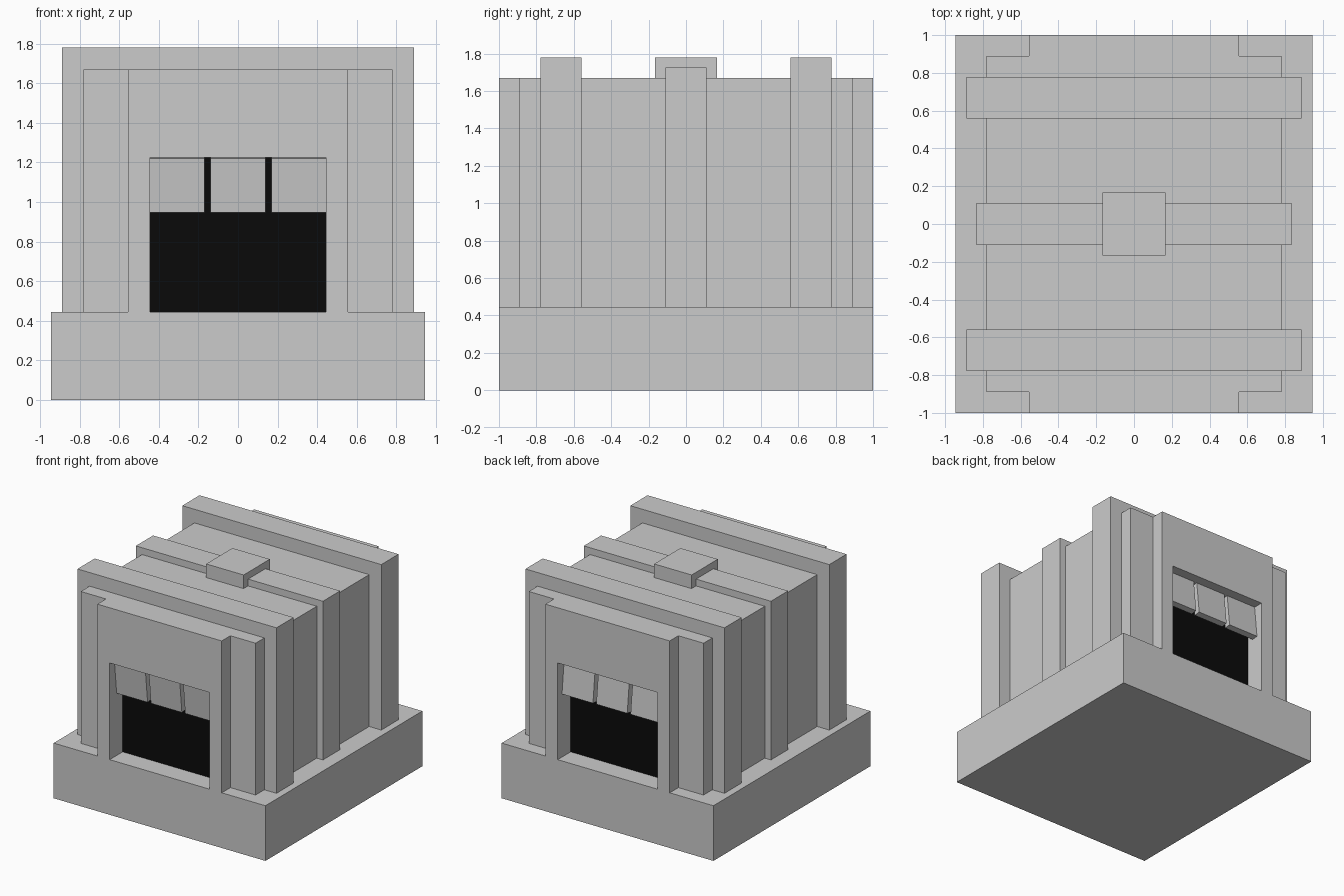
import bpy, bmesh, math

if "Cube" in bpy.data.objects:
    bpy.data.objects.remove(bpy.data.objects["Cube"])

BASE_TOP = 0.445
BODY_TOP = 1.67


def prism(name, outline, z0, z1):
    """Extrude a plan outline from z0 to z1."""
    bm = bmesh.new()
    face = bm.faces.new([bm.verts.new((x, y, z0)) for x, y in outline])
    up = bmesh.ops.extrude_face_region(bm, geom=[face])["geom"]
    bmesh.ops.translate(bm, vec=(0, 0, z1 - z0),
                        verts=[v for v in up if isinstance(v, bmesh.types.BMVert)])
    bmesh.ops.recalc_face_normals(bm, faces=bm.faces)
    mesh = bpy.data.meshes.new(name)
    bm.to_mesh(mesh)
    bm.free()
    obj = bpy.data.objects.new(name, mesh)
    bpy.context.collection.objects.link(obj)
    return obj


def box(name, x0, x1, y0, y1, z0, z1):
    return prism(name, [(x0, y0), (x1, y0), (x1, y1), (x0, y1)], z0, z1)


# Base slab
box("base", -0.945, 0.945, -1, 1, 0, BASE_TOP)

# Main block with stepped corners
corner = [(0.78, 0.89), (0.555, 0.89), (0.555, 1.0)]
plan = (corner + [(-x, y) for x, y in reversed(corner)]
        + [(-x, -y) for x, y in corner] + [(x, -y) for x, y in reversed(corner)])
body = prism("body", plan, BASE_TOP, BODY_TOP)

# Bands wrapped over the block, and the cap on the middle one
for label, y in (("front", -0.668), ("back", 0.668)):
    box(label + "_band", -0.888, 0.888, y - 0.11, y + 0.11, BASE_TOP, 1.78)
box("middle_band", -0.835, 0.835, -0.11, 0.11, BASE_TOP, 1.725)
box("roof_cap", -0.167, 0.167, -0.167, 0.167, 1.6, 1.78)

black = bpy.data.materials.new("dark_opening")
black.diffuse_color = (0.003, 0.003, 0.003, 1)
black.use_nodes = True
black.node_tree.nodes["Principled BSDF"].inputs["Base Color"].default_value = black.diffuse_color

# Opening at each end: recess, dark panel and three tilted flaps
RECESS = 0.833
for label, s, flap_y in (("front", -1, -0.9), ("back", 1, 0.905)):
    y0, y1 = sorted((s * RECESS, s * 1.1))
    cutter = box(label + "_recess_cutter", -0.445, 0.445, y0, y1, 0.4, 1.225)
    cutter.hide_render = True
    cutter.hide_viewport = True
    cut = body.modifiers.new(label + "_recess", "BOOLEAN")
    cut.operation = "DIFFERENCE"
    cut.solver = "EXACT"
    cut.object = cutter

    y0, y1 = sorted((s * (RECESS - 0.02), s * (RECESS + 0.002)))
    panel = box(label + "_dark_panel", -0.445, 0.445, y0, y1, BASE_TOP, 1.225)
    panel.data.materials.append(black)

    for i, x in enumerate((-0.306, 0, 0.306)):
        flap = box(f"{label}_flap_{i + 1}", -0.138, 0.138, -0.027, 0.027, -0.137, 0.137)
        flap.location = (x, flap_y, 1.087)
        flap.rotation_euler.x = math.radians(6)
